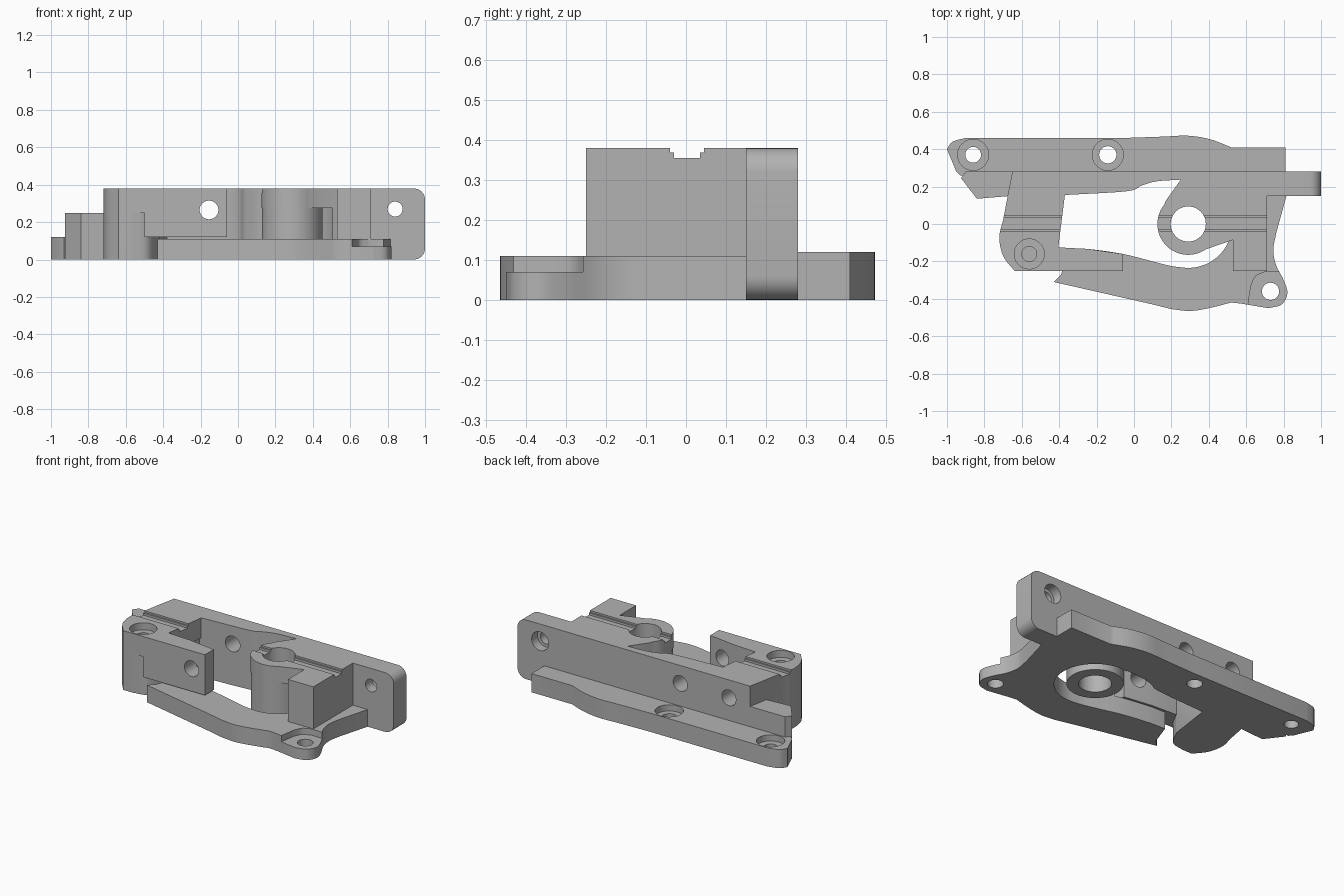
import bpy, bmesh, math
from mathutils import Vector

if "Cube" in bpy.data.objects:
    bpy.data.objects.remove(bpy.data.objects["Cube"])

metal = bpy.data.materials.new("grey metal")
metal.diffuse_color = (0.45, 0.45, 0.45, 1)
metal.use_nodes = True
metal.node_tree.nodes["Principled BSDF"].inputs["Base Color"].default_value = metal.diffuse_color


def spline(pts, n=6):
    """Smooth curve through a run of points."""
    v = [Vector(p) for p in pts]
    v = [2 * v[0] - v[1]] + v + [2 * v[-1] - v[-2]]
    out = []
    for a, b, c, d in zip(v, v[1:], v[2:], v[3:]):
        for i in range(n):
            t = i / n
            out.append(tuple(0.5 * (2 * b + (c - a) * t + (2 * a - 5 * b + 4 * c - d) * t * t
                                    + (3 * b - a - 3 * c + d) * t ** 3)))
    return out + [tuple(pts[-1])]


def arc(cx, cy, r, a0, a1, n=24):
    return [(cx + r * math.cos(math.radians(a0 + (a1 - a0) * i / n)),
             cy + r * math.sin(math.radians(a0 + (a1 - a0) * i / n))) for i in range(n + 1)]


def prism(name, pts, lo, hi, axis="z"):
    """Extrude an outline along z (points are x, y) or y (points are x, z)."""
    place = (lambda p, h: (p[0], p[1], h)) if axis == "z" else (lambda p, h: (p[0], h, p[1]))
    bm = bmesh.new()
    bot = [bm.verts.new(place(p, lo)) for p in pts]
    top = [bm.verts.new(place(p, hi)) for p in pts]
    bm.faces.new(bot)
    bm.faces.new(top)
    for i in range(len(pts)):
        j = (i + 1) % len(pts)
        bm.faces.new((bot[i], bot[j], top[j], top[i]))
    bmesh.ops.recalc_face_normals(bm, faces=bm.faces)
    me = bpy.data.meshes.new(name)
    bm.to_mesh(me)
    bm.free()
    me.materials.append(metal)
    ob = bpy.data.objects.new(name, me)
    bpy.context.collection.objects.link(ob)
    return ob


def disc(cx, cy, r, lo, hi, axis="z"):
    return prism("round_tool", arc(cx, cy, r, 0, 360, 48)[:-1], lo, hi, axis)


def combine(body, tool, op):
    bpy.context.view_layer.objects.active = body
    m = body.modifiers.new("combine", "BOOLEAN")
    m.operation, m.solver, m.object = op, "EXACT", tool
    bpy.ops.object.modifier_apply(modifier=m.name)
    bpy.data.objects.remove(tool, do_unlink=True)


# rear mounting flange
body = prism("bracket_body",
             spline([(-1, 0.4), (-0.97, 0.44), (-0.9, 0.46)], 4)
             + spline([(-0.05, 0.46), (0.15, 0.467), (0.29, 0.472), (0.41, 0.452), (0.52, 0.41)])
             + [(0.81, 0.41), (0.81, 0.26), (-0.93, 0.26), (-0.95, 0.28)], 0, 0.12)

# long wall with a scooped inner face, and its rounded right end
inner = spline([(-0.37, 0.155), (-0.04, 0.175), (0.04, 0.205), (0.12, 0.228), (0.25, 0.237)])
wall = prism("wall", [(-0.65, 0.28), (-0.676, 0.15)] + inner
             + [(0.3, 0.15), (0.75, 0.15), (0.75, 0.28)], 0, 0.38)
wall_end = prism("wall_end", [(0.7, 0)] + arc(0.94, 0.06, 0.06, -90, 0, 8)
                 + arc(0.94, 0.32, 0.06, 0, 90, 8) + [(0.7, 0.38)], 0.15, 0.28, "y")

# low step at the left end of the wall
step = prism("wall_step", [(-0.9, 0.28), (-0.925, 0.245), (-0.84, 0.135),
                           (-0.66, 0.15), (-0.6, 0.28)], 0, 0.25)

# left block: full width above, rounded corner below
side = spline([(-0.70, 0.02), (-0.72, -0.07), (-0.70, -0.17), (-0.64, -0.25)])
upper = prism("left_block_top", [(-0.66, 0.23)] + side
              + [(-0.42, -0.25), (-0.405, -0.125), (-0.365, 0.19)], 0.25, 0.38)
lower = prism("left_block_base", [(-0.66, 0.23)] + side
              + spline([(-0.57, -0.25), (-0.48, -0.225), (-0.42, -0.125)])
              + [(-0.375, 0.19)], 0, 0.25)

# clamp arm, and front plate below it
edge = spline([(-0.4, -0.125), (-0.25, -0.133), (-0.06, -0.16), (0.1, -0.2), (0.2, -0.225), (0.29, -0.235)])
arm = prism("arm", [(-0.5, -0.25), (-0.06, -0.25), (-0.06, -0.16), (-0.25, -0.133),
                    (-0.405, -0.125), (-0.5, -0.125)], 0.12, 0.38)
plate = prism("front_plate",
              [(-0.43, -0.31), (0.1, -0.43)]
              + spline([(0.2, -0.455), (0.3, -0.465), (0.4, -0.45), (0.52, -0.42)])
              + [(0.57, -0.425)]
              + spline([(0.72, -0.45), (0.79, -0.43), (0.82, -0.37), (0.8, -0.3),
                        (0.76, -0.22), (0.745, -0.14), (0.76, -0.05)])
              + [(0.815, 0.15), (0.815, 0.2), (0.29, 0.2)]
              + edge[::-1][:-6] + [(-0.34, -0.13), (-0.39, -0.27)], 0, 0.11)

# right block with rounded nose
web = prism("right_block", [(0.25, 0.237), (0.17, 0.125)] + arc(0.29, 0, 0.165, 140, 305)
            + [(0.53, -0.085), (0.53, -0.25), (0.71, -0.25), (0.71, 0.2), (0.4, 0.24)], 0, 0.38)

for part in (wall, wall_end, step, lower, upper, arm, plate, web):
    combine(body, part, "UNION")

# round cavity under the nose, with the pivot boss standing in it
combine(body, disc(0.29, 0, 0.235, -0.1, 0.275), "DIFFERENCE")
combine(body, disc(0.29, 0, 0.163, 0.005, 0.3), "UNION")

# lowered front ear
combine(body, prism("ear_recess", [(0.61, -0.5), (0.61, -0.43)]
                    + spline([(0.625, -0.33), (0.65, -0.28), (0.7, -0.256)])
                    + [(0.9, -0.26), (0.9, -0.5)], 0.07, 0.2), "DIFFERENCE")

# groove across the top of both blocks
combine(body, prism("groove", [(-0.9, -0.04), (0.9, -0.04), (0.9, 0.045), (-0.9, 0.045)],
                    0.369, 0.5), "DIFFERENCE")
combine(body, prism("groove_floor", [(-0.9, -0.03), (0.9, -0.03), (0.9, 0.035), (-0.9, 0.035)],
                    0.355, 0.5), "DIFFERENCE")

# vertical holes: x, y, radius, bottom, top
for x, y, r, lo, hi in ((0.29, 0, 0.094, -0.1, 0.6), (0.73, -0.36, 0.046, -0.1, 0.2),
                        (-0.86, 0.37, 0.042, -0.1, 0.2), (-0.86, 0.37, 0.083, 0.08, 0.2),
                        (-0.14, 0.37, 0.046, -0.1, 0.2), (-0.14, 0.37, 0.083, 0.08, 0.2),
                        (-0.56, -0.16, 0.08, 0.335, 0.5), (-0.56, -0.16, 0.04, 0.12, 0.5)):
    combine(body, disc(x, y, r, lo, hi), "DIFFERENCE")

# cross holes: x, z, radius, front, back
for x, z, r, lo, hi in ((-0.155, 0.265, 0.05, -0.4, 0.5), (-0.5, 0.265, 0.05, 0.12, 0.5),
                        (0.84, 0.27, 0.04, 0, 0.5), (0.84, 0.27, 0.06, 0.22, 0.5)):
    combine(body, disc(x, z, r, lo, hi, "y"), "DIFFERENCE")

bpy.ops.object.select_all(action="DESELECT")
body.select_set(True)
bpy.context.view_layer.objects.active = body
bpy.ops.object.shade_smooth_by_angle(angle=math.radians(25))
